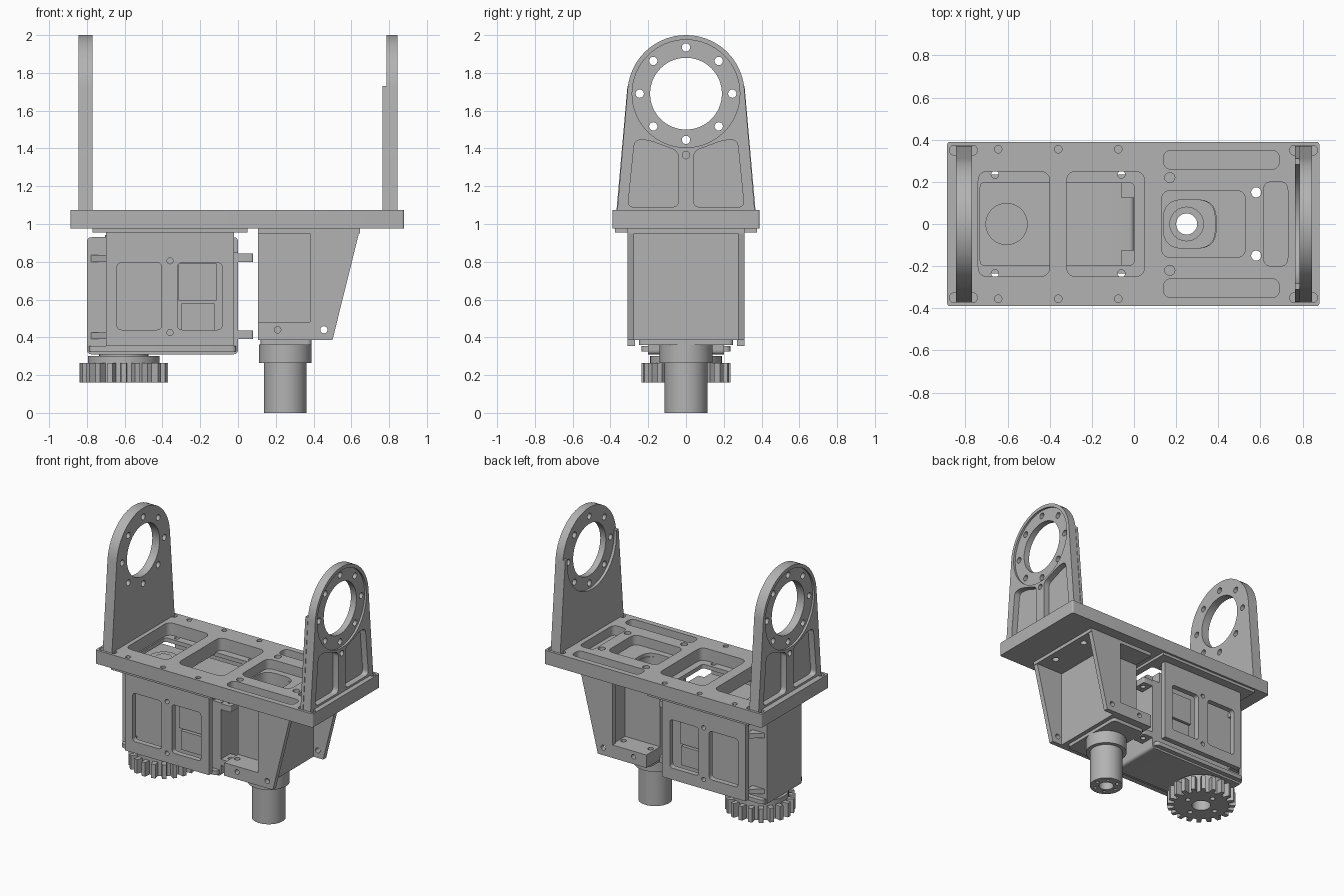
import bpy, bmesh, math
from mathutils import Vector

if "Cube" in bpy.data.objects:
    bpy.data.objects.remove(bpy.data.objects["Cube"])

grey = bpy.data.materials.new("machined grey")
grey.use_nodes = True
grey.diffuse_color = (0.45, 0.45, 0.45, 1)
grey.node_tree.nodes["Principled BSDF"].inputs["Base Color"].default_value = (0.45, 0.45, 0.45, 1)


# Outlines
def rounded(pts, r, steps=5):
    pts, out = [Vector(p) for p in pts], []
    for i, c in enumerate(pts):
        a = c + (pts[i - 1] - c).normalized() * r
        b = c + (pts[(i + 1) % len(pts)] - c).normalized() * r
        for k in range(steps + 1):
            t = k / steps
            out.append(a * (1 - t) ** 2 + c * 2 * t * (1 - t) + b * t * t)
    return out


def rect(u0, u1, v0, v1, r=0.0):
    pts = [(u0, v0), (u1, v0), (u1, v1), (u0, v1)]
    return rounded(pts, r) if r else pts


def circle(u, v, r, n=24):
    return [(u + r * math.cos(2 * math.pi * k / n), v + r * math.sin(2 * math.pi * k / n)) for k in range(n)]


def prism(name, pts, axis, lo, hi):
    place = {"x": lambda u, v, w: (w, u, v), "y": lambda u, v, w: (u, w, v), "z": lambda u, v, w: (u, v, w)}[axis]
    bm = bmesh.new()
    low, high = ([bm.verts.new(place(p[0], p[1], w)) for p in pts] for w in (lo, hi))
    bm.faces.new(low)
    bm.faces.new(high)
    n = len(pts)
    for i in range(n):
        j = (i + 1) % n
        bm.faces.new((low[i], low[j], high[j], high[i]))
    bmesh.ops.recalc_face_normals(bm, faces=bm.faces)
    mesh = bpy.data.meshes.new(name)
    bm.to_mesh(mesh)
    bm.free()
    mesh.materials.append(grey)
    ob = bpy.data.objects.new(name, mesh)
    bpy.context.collection.objects.link(ob)
    return ob


def combine(ob, tool, operation):
    bpy.context.view_layer.objects.active = ob
    m = ob.modifiers.new(operation, "BOOLEAN")
    m.operation, m.solver, m.object = operation, "EXACT", tool
    bpy.ops.object.modifier_apply(modifier=m.name)
    bpy.data.objects.remove(tool)


def cut(ob, pts, axis, lo, hi):
    combine(ob, prism("cutter", pts, axis, lo, hi), "DIFFERENCE")


def add(ob, pts, axis, lo, hi):
    combine(ob, prism("addition", pts, axis, lo, hi), "UNION")


# Base plate with openings, pockets and screw holes
plate = prism("base_plate", rect(-0.887, 0.88, -0.39, 0.39, 0.015), "z", 0.975, 1.075)
for x0, x1 in ((-0.74, -0.4), (-0.32, 0.05)):
    cut(plate, rect(x0, x1, -0.25, 0.25, 0.05), "z", 0.9, 1.2)
cut(plate, rect(0.13, 0.53, -0.16, 0.16, 0.05), "z", 1.005, 1.2)
cut(plate, rect(0.14, 0.39, -0.115, 0.115, 0.09), "z", 0.9, 1.2)
cut(plate, rect(0.615, 0.73, -0.2, 0.2, 0.04), "z", 1.005, 1.2)
for s in (-1, 1):
    cut(plate, rect(0.14, 0.69, 0.305 * s - 0.045, 0.305 * s + 0.045, 0.04), "z", 1.005, 1.2)
    for x in (-0.645, -0.36, -0.075):
        cut(plate, circle(x, 0.355 * s, 0.018, 16), "z", 0.9, 1.2)
    cut(plate, circle(0.58, 0.15 * s, 0.024, 16), "z", 0.9, 1.2)
    cut(plate, circle(0.17, 0.22 * s, 0.024, 16), "z", 1.005, 1.2)
    for x in (-0.81, 0.805):
        cut(plate, rect(x - 0.065, x + 0.065, 0.35 * s - 0.022, 0.35 * s + 0.022, 0.02), "z", 1.02, 1.2)

# Upright arms with a bored ring, bolt circle and weight-saving pockets
HUB = 1.69


def arm(name, inner, outer):
    side = math.copysign(1, outer)
    arc = [(0.31 * math.cos(math.radians(a)), HUB + 0.31 * math.sin(math.radians(a))) for a in range(5, 176, 5)]
    ob = prism(name, [(-0.37, 1.0), (0.37, 1.0)] + arc, "x", *sorted((inner, outer)))

    def face_cut(pts, depth):
        cut(ob, pts, "x", *sorted((outer - side * depth, outer + side * 0.1)))

    face_cut(circle(0, HUB, 0.285, 64), 0.015)
    face_cut(circle(0, HUB, 0.19, 64), 0.3)
    for k in range(8):
        t = math.pi * k / 4
        face_cut(circle(0.245 * math.cos(t), HUB + 0.245 * math.sin(t), 0.022, 16), 0.3)
    face_cut(circle(0, 1.365, 0.02, 16), 0.03)
    for s in (-1, 1):
        shape = [(0.04, 1.09), (0.308, 1.09), (0.272, 1.445), (0.2, 1.445), (0.04, 1.385)]
        face_cut(rounded([(s * u, v) for u, v in shape], 0.035), 0.045)
    return ob


arm("right_arm", -0.77, -0.845)
arm("left_arm", 0.785, 0.845)
pad = prism("left_arm_inner_pad", [(-0.37, 1.05), (0.37, 1.05), (0.31, 1.73), (-0.31, 1.73)], "x", 0.765, 0.786)
cut(pad, circle(0, HUB, 0.285, 64), "x", 0.7, 0.9)

# Motor bracket: top flange and two windowed side panels
flange = prism("motor_bracket_flange", rect(-0.77, 0.05, -0.375, 0.375), "z", 0.955, 0.985)
cut(flange, rect(-0.73, 0.0, -0.195, 0.195, 0.02), "z", 0.9, 1.1)
for s in (-1, 1):
    for x in (-0.66, -0.06):
        cut(flange, circle(x, 0.235 * s, 0.018, 16), "z", 0.9, 1.1)
    y0, y1 = sorted((0.27 * s, 0.31 * s))
    panel = prism("motor_bracket_panel", rect(-0.7, -0.02, 0.355, 0.96), "y", y0, y1)
    for x0 in (-0.64, -0.32):
        cut(panel, rect(x0, x0 + 0.235, 0.44, 0.795, 0.025), "y", y0 - 0.1, y1 + 0.1)
    for z in (0.425, 0.805):
        cut(panel, circle(-0.36, z, 0.016, 16), "y", y0 - 0.1, y1 + 0.1)
    # Cross lugs joining panel to motor
    for z in (0.39, 0.8):
        y0, y1 = sorted((0.19 * s, 0.28 * s))
        prism("panel_lug", [(-0.79, y0 if s > 0 else y1), (-0.68, 0.19 * s), (-0.68, 0.28 * s)], "z", z, z + 0.035)
        # Motor mounting ears
        y0, y1 = sorted((0.09 * s, 0.2 * s))
        ear = prism("motor_ear", rect(-0.02, 0.08, y0, y1, 0.012), "z", z, z + 0.045)
        cut(ear, circle(0.045, 0.15 * s, 0.018, 16), "z", z - 0.1, z + 0.1)
    # Raised connector blocks behind the second window
    y0, y1 = sorted((0.18 * s, 0.235 * s))
    prism("connector_block", rect(-0.315, -0.115, 0.595, 0.79), "y", y0, y1)
    prism("connector_plug", rect(-0.3, -0.125, 0.44, 0.58), "y", y0, y1)

# Motor
body = prism("motor_body", rounded([(-0.8, 0.31), (0.0, 0.31), (0.0, 0.93), (-0.8, 0.93)], 0.025), "y", -0.2, 0.2)
cut(body, rect(-0.06, 0.1, 0.125, 0.3), "z", 0.85, 1.1)
cut(body, rect(-0.06, 0.1, -0.3, -0.125), "z", 0.85, 1.1)
prism("motor_rear_hub", circle(-0.605, 0, 0.1, 40), "z", 0.92, 0.942)
prism("motor_rear_cap", circle(-0.605, 0, 0.055, 32), "z", 0.93, 0.948)
prism("motor_base_cover", rect(-0.79, -0.01, -0.235, 0.235, 0.03), "z", 0.325, 0.355)

# Spur gear under the motor
TEETH = 20
outline = []
for k in range(TEETH):
    for part, r in ((-0.3, 0.19), (-0.2, 0.235), (0.2, 0.235), (0.3, 0.19)):
        t = 2 * math.pi * (k + part) / TEETH
        outline.append((-0.605 + r * math.cos(t), r * math.sin(t)))
gear = prism("gear", outline, "z", 0.162, 0.265)
cut(gear, circle(-0.605, 0, 0.065, 32), "z", 0.1, 0.24)
for k in range(4):
    t = math.pi * k / 2
    cut(gear, circle(-0.605 + 0.12 * math.cos(t), 0.12 * math.sin(t), 0.018, 16), "z", 0.1, 0.2)
prism("gear_hub", circle(-0.605, 0, 0.19, 48), "z", 0.26, 0.3)
prism("gear_spindle", circle(-0.605, 0, 0.13, 40), "z", 0.29, 0.315)

# Shaft bracket: base, core, back wall and tapered gussets
bracket = prism("shaft_bracket", rect(0.105, 0.42, -0.31, 0.31), "z", 0.385, 0.48)
add(bracket, rect(0.39, 0.42, 0.4, 0.97), "y", -0.31, 0.31)
add(bracket, rect(0.105, 0.41, 0.4, 0.97), "y", -0.15, 0.15)
add(bracket, rect(0.105, 0.645, -0.31, 0.31), "z", 0.95, 0.98)
for s in (-1, 1):
    y0, y1 = sorted((0.275 * s, 0.31 * s))
    add(bracket, [(0.38, 0.385), (0.5, 0.385), (0.645, 0.97), (0.38, 0.97)], "y", y0, y1)
    cut(bracket, circle(0.455, 0.44, 0.019, 16), "y", y0 - 0.02, y1 + 0.02)
    y0, y1 = sorted((0.27 * s, 0.33 * s))
    cut(bracket, circle(0.21, 0.44, 0.017, 16), "y", y0, y1)
    cut(bracket, circle(0.58, 0.15 * s, 0.024, 16), "z", 0.9, 1.1)
    for x in (0.14, 0.36):
        cut(bracket, circle(x, 0.21 * s, 0.02, 16), "z", 0.3, 0.6)
cut(bracket, rect(0.14, 0.385, -0.115, 0.115, 0.09), "z", 0.6, 1.1)
cut(bracket, circle(0.25, 0, 0.08, 32), "z", 0.3, 0.8)

# Hollow output shaft
shaft = prism("output_shaft", circle(0.25, 0, 0.113, 48), "z", 0.0, 0.5)
add(shaft, circle(0.25, 0, 0.14, 48), "z", 0.265, 0.362)
add(shaft, rect(0.12, 0.39, -0.25, 0.25, 0.03), "z", 0.36, 0.39)
cut(shaft, circle(0.25, 0, 0.05, 32), "z", -0.1, 0.7)
for k in range(6):
    t = math.pi * k / 3
    cut(shaft, circle(0.25 + 0.08 * math.cos(t), 0.08 * math.sin(t), 0.012, 12), "z", -0.1, 0.05)

# Smooth the curved surfaces and keep hard edges
for ob in bpy.context.scene.objects:
    ob.select_set(ob.type == "MESH")
bpy.ops.object.shade_smooth_by_angle(angle=math.radians(30))
